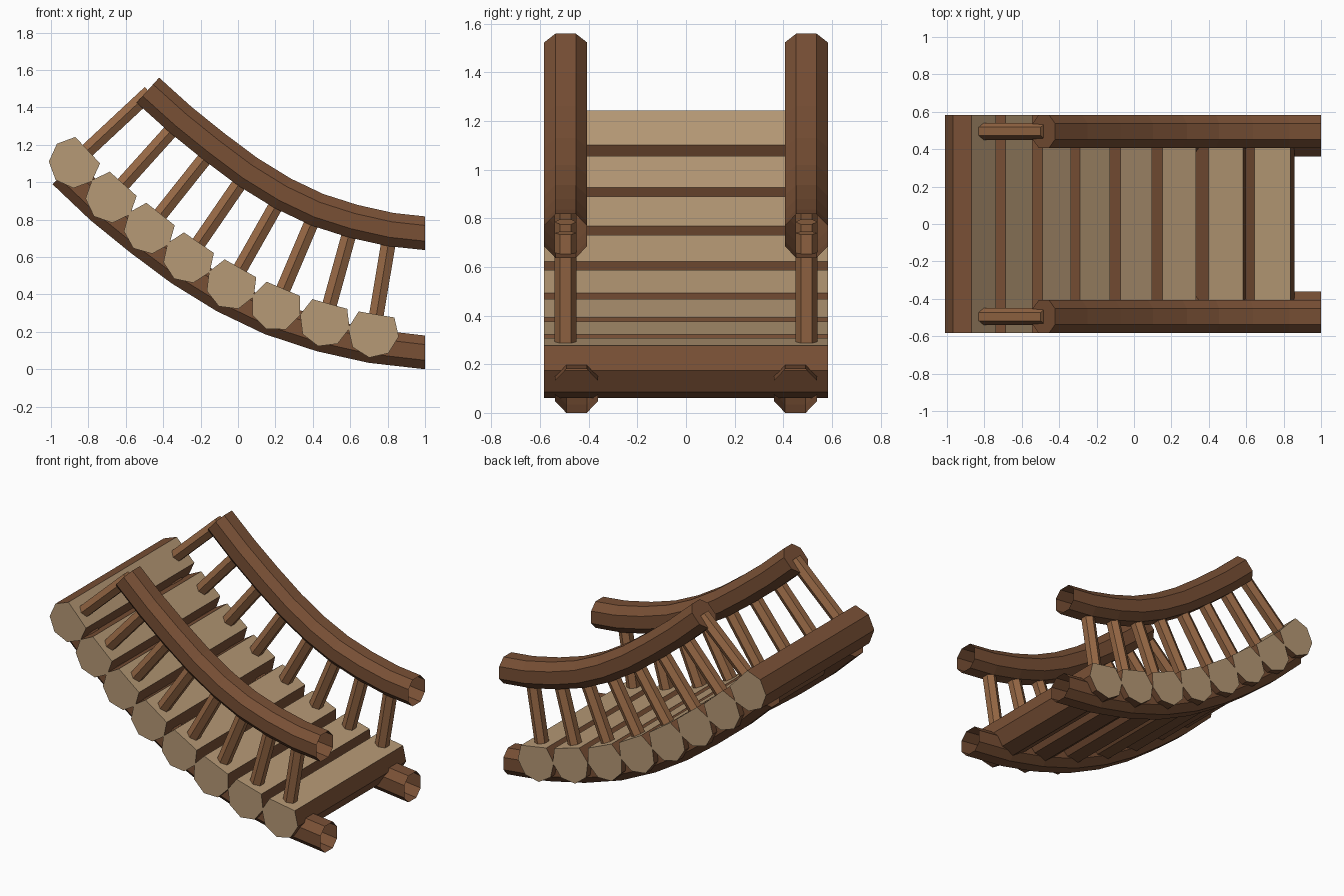
import bpy, bmesh, math
from mathutils import Vector

if "Cube" in bpy.data.objects:
    bpy.data.objects.remove(bpy.data.objects["Cube"])


def material(name, rgb):
    m = bpy.data.materials.new(name)
    m.diffuse_color = (*rgb, 1)
    m.use_nodes = True
    m.node_tree.nodes["Principled BSDF"].inputs["Base Color"].default_value = m.diffuse_color
    return m


CUT = material("cut_wood", (0.47, 0.32, 0.18))
BARK = material("bark", (0.19, 0.08, 0.036))
POLE = material("pole_wood", (0.31, 0.14, 0.06))


def finish(name, bm, mats):
    bmesh.ops.recalc_face_normals(bm, faces=bm.faces)
    me = bpy.data.meshes.new(name)
    bm.to_mesh(me)
    bm.free()
    for m in mats:
        me.materials.append(m)
    ob = bpy.data.objects.new(name, me)
    bpy.context.collection.objects.link(ob)
    return ob


def loft(bm, rings, cap_start=True, cap_end=True):
    vs = [[bm.verts.new(p) for p in r] for r in rings]
    n = len(vs[0])
    for a, b in zip(vs, vs[1:]):
        for i in range(n):
            j = (i + 1) % n
            bm.faces.new((a[i], a[j], b[j], b[i]))
    if cap_start:
        bm.faces.new(vs[0][::-1])
    if cap_end:
        bm.faces.new(vs[-1])


# Each step: centre of its tread (x, z) and downward slope in degrees
STEPS = [(-0.805, 1.17, 47), (-0.615, 0.99, 42), (-0.415, 0.828, 38.5),
         (-0.21, 0.675, 34.5), (0.012, 0.538, 29.5), (0.242, 0.428, 23),
         (0.49, 0.347, 15.5), (0.74, 0.291, 9.5)]
UP = 0.095      # tread height above the log centre


def frame(deg):
    a = math.radians(deg)
    return (Vector((math.cos(a), 0, -math.sin(a))),
            Vector((math.sin(a), 0, math.cos(a))))


def step_path(offset):
    return [Vector((x, 0, z)) + frame(d)[1] * offset for x, z, d in STEPS]


# Logs: octagon with the top corner sliced off to make a flat tread
R = 0.137
LOG = [(R * math.cos(math.radians(a)), R * math.sin(math.radians(a)))
       for a in range(135, 406, 45)]
for k, (x, z, d) in enumerate(STEPS):
    t, n = frame(d)
    c = Vector((x, 0, z)) - n * UP
    bm = bmesh.new()
    loft(bm, [[c + t * u + n * w + Vector((0, y, 0)) for u, w in LOG]
              for y in (-0.583, 0.583)])
    bm.normal_update()
    bmesh.ops.recalc_face_normals(bm, faces=bm.faces)
    for f in bm.faces:
        if abs(f.normal.y) < 0.9 and f.normal.dot(n) < 0.95:
            f.material_index = 1
    finish(f"step_log_{k + 1}", bm, [CUT, BARK])


# Curved beams: bevelled square section, open at the x = 1 joint
A, B, H = 0.088, 0.042, 0.09
SECTION = [(-A, B), (-B, H), (B, H), (A, B), (A, -B), (B, -H), (-B, -H), (-A, -B)]


def beam(name, path, y):
    rings = []
    for i, p in enumerate(path):
        t = path[min(i + 1, len(path) - 1)] - path[max(i - 1, 0)]
        if i == len(path) - 1:
            t = Vector((1, 0, 0))
        t.normalize()
        n = Vector((-t.z, 0, t.x))
        rings.append([p + n * w + Vector((0, y + v, 0)) for v, w in SECTION])
    bm = bmesh.new()
    loft(bm, rings, True, False)
    finish(name, bm, [BARK])


low = step_path(-UP - 0.075) + [Vector((1, 0, 0.09))]
high = step_path(0.462) + [Vector((1, 0, 0.727))]
high[0] = Vector((-0.482, 0, 1.492))

for side, s in (("front", -1), ("back", 1)):
    beam(f"{side}_support_beam", low, 0.45 * s)
    beam(f"{side}_handrail", high, 0.495 * s)
    # Hexagonal posts standing square to each tread
    for k, (x, z, d) in enumerate(STEPS):
        t, n = frame(d)
        base = Vector((x, 0.495 * s, z))
        hexa = [t * (0.045 * math.sin(i * math.pi / 3))
                + Vector((0, 0.045 * math.cos(i * math.pi / 3), 0)) for i in range(6)]
        bm = bmesh.new()
        loft(bm, [[base + n * h + o for o in hexa] for h in (-0.05, 0.455)])
        finish(f"{side}_post_{k + 1}", bm, [POLE])
